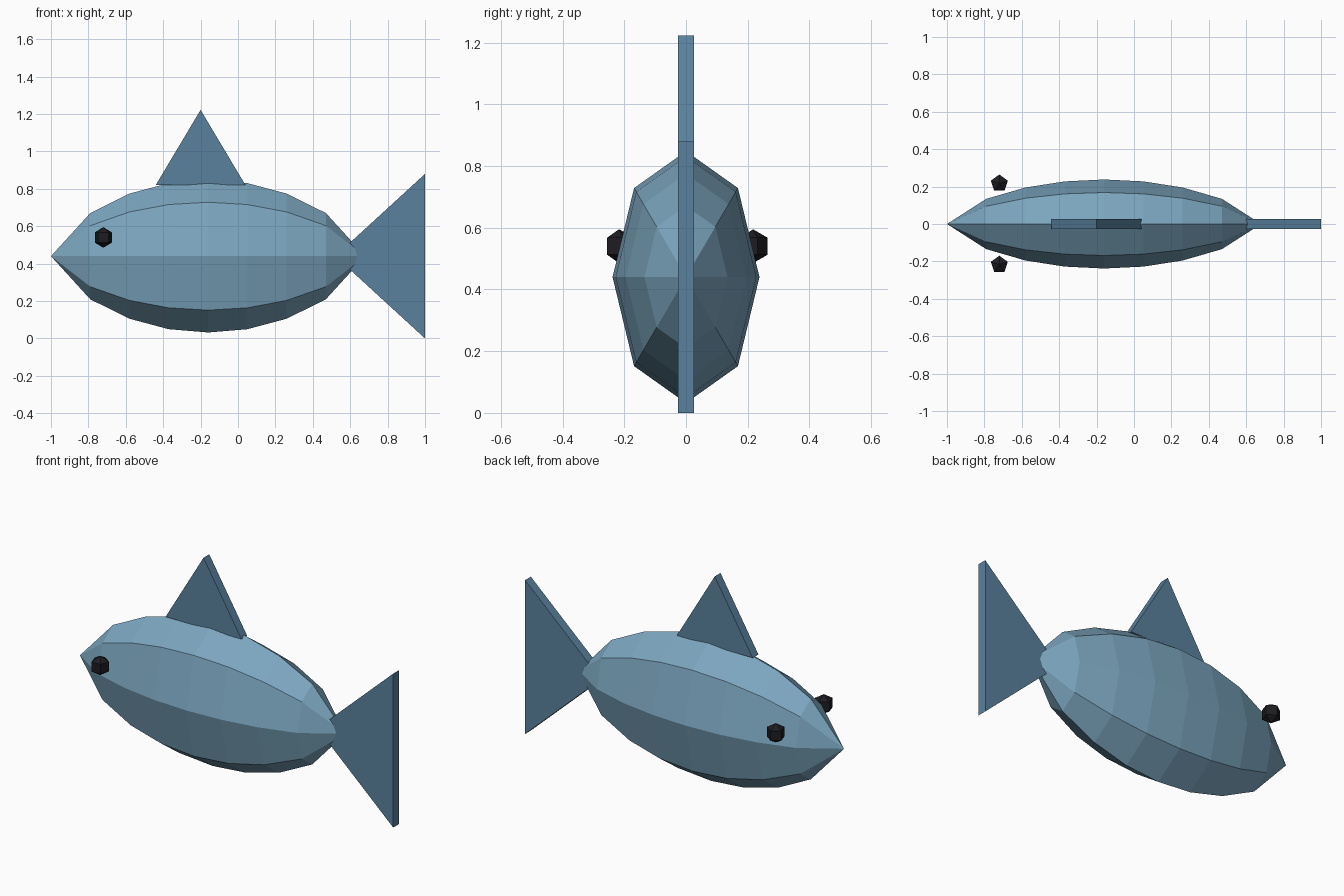
import bpy, bmesh
from math import cos, sin, pi

if "Cube" in bpy.data.objects:
    bpy.data.objects.remove(bpy.data.objects["Cube"])

ZC = 0.44  # height of the body axis


def material(name, rgb):
    m = bpy.data.materials.new(name)
    m.diffuse_color = (*rgb, 1)
    m.use_nodes = True
    m.node_tree.nodes["Principled BSDF"].inputs["Base Color"].default_value = m.diffuse_color
    return m


BODY = material("body_blue", (0.20, 0.38, 0.52))
FIN = material("fin_blue", (0.10, 0.22, 0.34))
DARK = material("eye_black", (0.012, 0.012, 0.016))


def add_object(name, bm, mat):
    bmesh.ops.recalc_face_normals(bm, faces=bm.faces)
    mesh = bpy.data.meshes.new(name)
    bm.to_mesh(mesh)
    bm.free()
    mesh.materials.append(mat)
    ob = bpy.data.objects.new(name, mesh)
    bpy.context.collection.objects.link(ob)
    return ob


def plate(name, points, half=0.026):
    # flat fin: an x-z outline extruded through y
    bm = bmesh.new()
    face = bm.faces.new([bm.verts.new((x, -half, z)) for x, z in points])
    ext = bmesh.ops.extrude_face_region(bm, geom=[face])
    for v in ext["geom"]:
        if isinstance(v, bmesh.types.BMVert):
            v.co.y = half
    return add_object(name, bm, FIN)


# body: eight-sided spindle, pointed at both ends
bm = bmesh.new()
sides = 8
radii = [0.565, 0.82, 0.957, 1.0, 0.957, 0.82, 0.565]
rings = []
for i, r in enumerate(radii):
    x = -0.79 + 0.21 * i
    rings.append([bm.verts.new((x, 0.238 * r * cos(2 * pi * k / sides),
                                ZC + 0.408 * r * sin(2 * pi * k / sides)))
                  for k in range(sides)])
nose = bm.verts.new((-1, 0, ZC))
rear = bm.verts.new((0.68, 0, ZC))
for k in range(sides):
    n = (k + 1) % sides
    bm.faces.new((nose, rings[0][k], rings[0][n]))
    bm.faces.new((rear, rings[-1][n], rings[-1][k]))
    for a, b in zip(rings, rings[1:]):
        bm.faces.new((a[k], b[k], b[n], a[n]))
add_object("body", bm, BODY)

# fins
plate("tail_fin", [(0.52, ZC), (1.0, 0.0), (1.0, 0.88)])
plate("dorsal_fin", [(-0.44, 0.82), (0.04, 0.82), (-0.2, 1.222)])

# eyes: five-sided low-poly balls, one per side
for name, side in (("eye_front", -1), ("eye_back", 1)):
    bm = bmesh.new()
    bmesh.ops.create_uvsphere(bm, u_segments=5, v_segments=3, radius=0.055)
    # point one corner toward the tail
    corner = max(bm.verts, key=lambda v: v.co.x)
    if abs(corner.co.y) > 0.001:
        bmesh.ops.scale(bm, vec=(-1, 1, 1), verts=bm.verts)
    bmesh.ops.translate(bm, vec=(-0.72, side * 0.217, 0.54), verts=bm.verts)
    add_object(name, bm, DARK)
